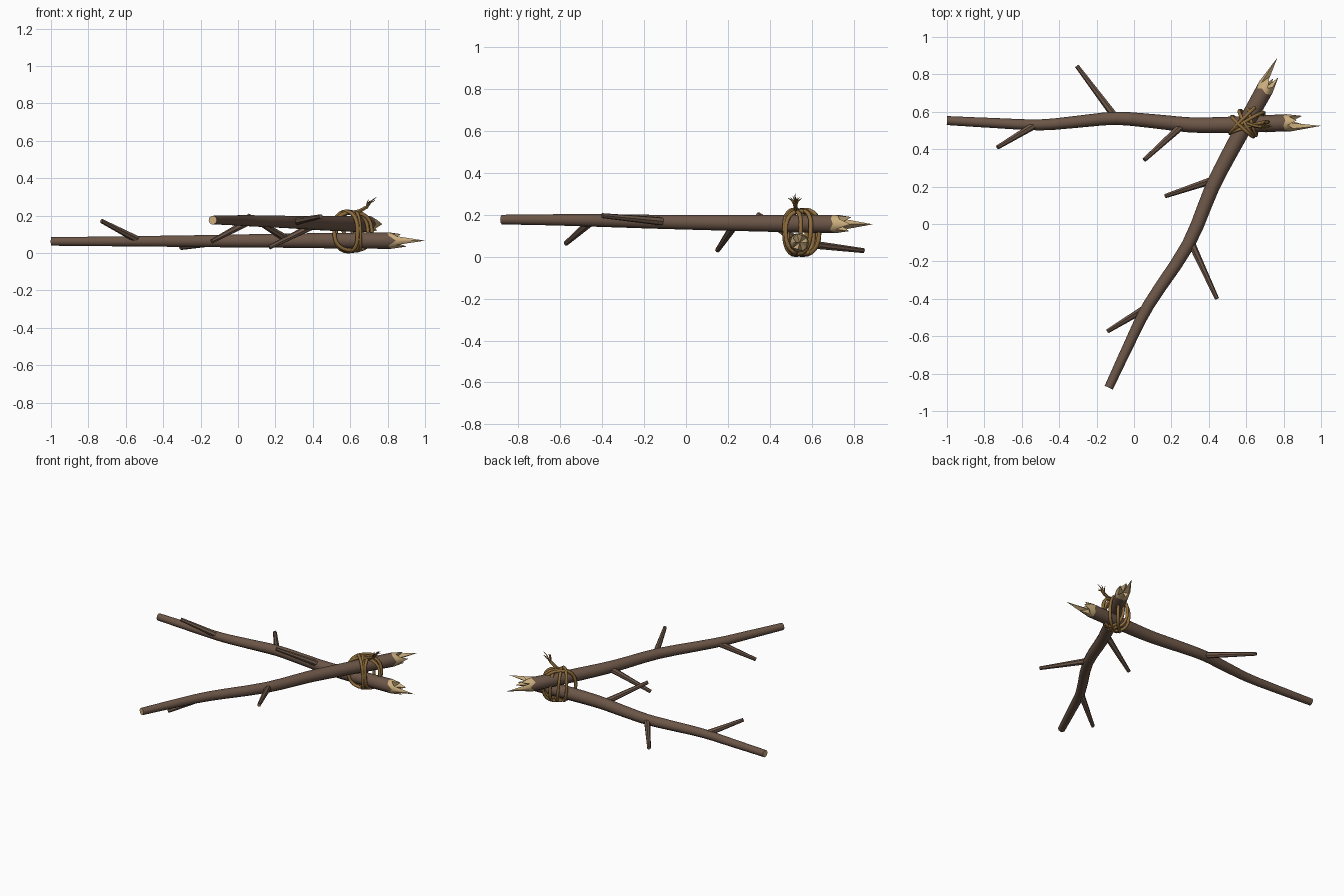
import bpy, bmesh, math, random
from mathutils import Vector as V

if "Cube" in bpy.data.objects:
    bpy.data.objects.remove(bpy.data.objects["Cube"])

random.seed(4)
Z = V((0, 0, 1))


def material(name, col):
    m = bpy.data.materials.new(name)
    m.diffuse_color = (*col, 1)
    m.use_nodes = True
    m.node_tree.nodes["Principled BSDF"].inputs["Base Color"].default_value = m.diffuse_color
    return m


BARK = material("bark brown", (0.15, 0.093, 0.064))
WOOD = material("pale wood", (0.61, 0.43, 0.21))
ROPE = material("rope tan", (0.27, 0.15, 0.045))


def finish(bm, name, mats, angle=50):
    bmesh.ops.recalc_face_normals(bm, faces=bm.faces)
    me = bpy.data.meshes.new(name)
    bm.to_mesh(me)
    bm.free()
    ob = bpy.data.objects.new(name, me)
    bpy.context.collection.objects.link(ob)
    for m in mats:
        me.materials.append(m)
    bpy.ops.object.select_all(action='DESELECT')
    ob.select_set(True)
    bpy.context.view_layer.objects.active = ob
    bpy.ops.object.shade_smooth_by_angle(angle=math.radians(angle))
    return ob


def smooth_path(pts, n=3):
    # Catmull-Rom through the given points
    p = [V(q) for q in pts]
    p = [2 * p[0] - p[1]] + p + [2 * p[-1] - p[-2]]
    out = []
    for i in range(1, len(p) - 2):
        a, b, c, d = p[i - 1:i + 3]
        for k in range(n):
            t = k / n
            out.append(0.5 * (2 * b + (c - a) * t + (2 * a - 5 * b + 4 * c - d) * t * t
                              + (3 * b - a - 3 * c + d) * t ** 3))
    return out + [p[-2]]


def tube(bm, path, r0, r1, sides, ref=Z, closed=False, splinters=None):
    n, rings = len(path), []
    for i, p in enumerate(path):
        nxt = path[(i + 1) % n] if closed else path[min(i + 1, n - 1)]
        prv = path[i - 1] if closed else path[max(i - 1, 0)]
        t = (nxt - prv).normalized()
        u = ref.cross(t).normalized()
        w = t.cross(u)
        r = r0 + (r1 - r0) * i / (n - 1)
        last = splinters and i == n - 1
        rings.append([])
        for k in range(sides):
            a = math.tau * k / sides
            off = 0.25 * splinters[k] if last else 0
            rings[-1].append(bm.verts.new(p + t * off + r * (u * math.cos(a) + w * math.sin(a))))

    def bridge(A, B, mi=0):
        for k in range(sides):
            j = (k + 1) % sides
            bm.faces.new((A[k], A[j], B[j], B[k])).material_index = mi

    for A, B in zip(rings, rings[1:]):
        bridge(A, B)
    if closed:
        bridge(rings[-1], rings[0])
        return
    bm.faces.new(rings[0]).material_index = 1 if splinters else 0
    if not splinters:
        bm.faces.new(rings[-1])
        return
    # broken end: jagged ring of spikes around a sunken centre
    tips = []
    for k, l in enumerate(splinters):
        a, rr = math.tau * k / sides, r1 * (1 - 2.4 * l)
        tips.append(bm.verts.new(path[-1] + t * l + rr * (u * math.cos(a) + w * math.sin(a))))
    bridge(rings[-1], tips, 1)
    mid = bm.verts.new(path[-1] + t * 0.04)
    for k in range(sides):
        bm.faces.new((tips[k], tips[(k + 1) % sides], mid)).material_index = 1


def stick(name, pts, splinters):
    bm = bmesh.new()
    tube(bm, smooth_path(pts), 0.024, 0.046, 10, splinters=splinters)
    finish(bm, name, [BARK, WOOD])


# the two broken branches
stick("lower_branch",
      [(-1, .553, .062), (-.75, .54, .062), (-.5, .53, .063), (-.3, .547, .063), (-.1, .565, .064),
       (.1, .55, .065), (.3, .53, .066), (.5, .53, .066), (.79, .54, .066)],
      [.11, .04, .08, .03, .06, .21, .05, .11, .04, .06])
stick("upper_branch",
      [(-.135, -.875, .176), (-.03, -.65, .175), (.08, -.43, .172), (.29, -.11, .165),
       (.42, .2, .16), (.55, .45, .157), (.685, .695, .155)],
      [.21, .05, .10, .04, .06, .12, .04, .10, .05, .07])

# side twigs: start, end
twigs = [((-.53, .53, .068), (-.73, .41, .172)),
         ((-.09, .56, .062), (-.305, .845, .028)),
         ((.26, .53, .075), (.055, .343, .2)),
         ((.06, -.45, .168), (-.14, -.572, .062)),
         ((.42, .235, .155), (.168, .15, .03)),
         ((.30, -.09, .165), (.443, -.4, .195))]
for i, (a, b) in enumerate(twigs):
    bm = bmesh.new()
    tube(bm, [V(a), V(b)], 0.021, 0.012, 7)
    finish(bm, f"twig_{i + 1}", [BARK])


# rope lashing: two crossing sets of upright loops round the joint
def lashing(name, heading, half_width, spread):
    h = math.radians(heading)
    for i in (-1, 0, 1):
        g = h + math.radians(9 * i)
        d, nrm = V((math.cos(g), math.sin(g), 0)), V((-math.sin(g), math.cos(g), 0))
        c = V((.605, .54, .115)) + nrm * spread * i
        path = []
        for k in range(24):
            a = math.tau * k / 24
            x, z = math.cos(a), math.sin(a)
            x, z = (math.copysign(abs(s) ** 0.8, s) for s in (x, z))
            path.append(c + d * half_width * x + Z * (0.104 + .003 * i) * z
                        + nrm * 0.012 * math.sin(a + i))
        bm = bmesh.new()
        tube(bm, path, .0105, .0105, 6, ref=nrm, closed=True)
        finish(bm, f"{name}_{i + 2}", [ROPE], 70)


lashing("rope_loop_wide", 31, .105, .026)
lashing("rope_loop_narrow", 121, .078, .03)

# loose rope end with frayed strands
bm = bmesh.new()
end = V((.685, .52, .245))
tube(bm, smooth_path([(.6, .54, .215), (.65, .525, .225), end]), .011, .01, 6)
for i in range(7):
    tip = end + V((.01 + .05 * random.random(), -.033 + .011 * i, .03 + .03 * random.random()))
    tube(bm, [end - Z * .008, end.lerp(tip, .5) + Z * .006, tip], .006, .0012, 4)
finish(bm, "frayed_rope_end", [ROPE])
